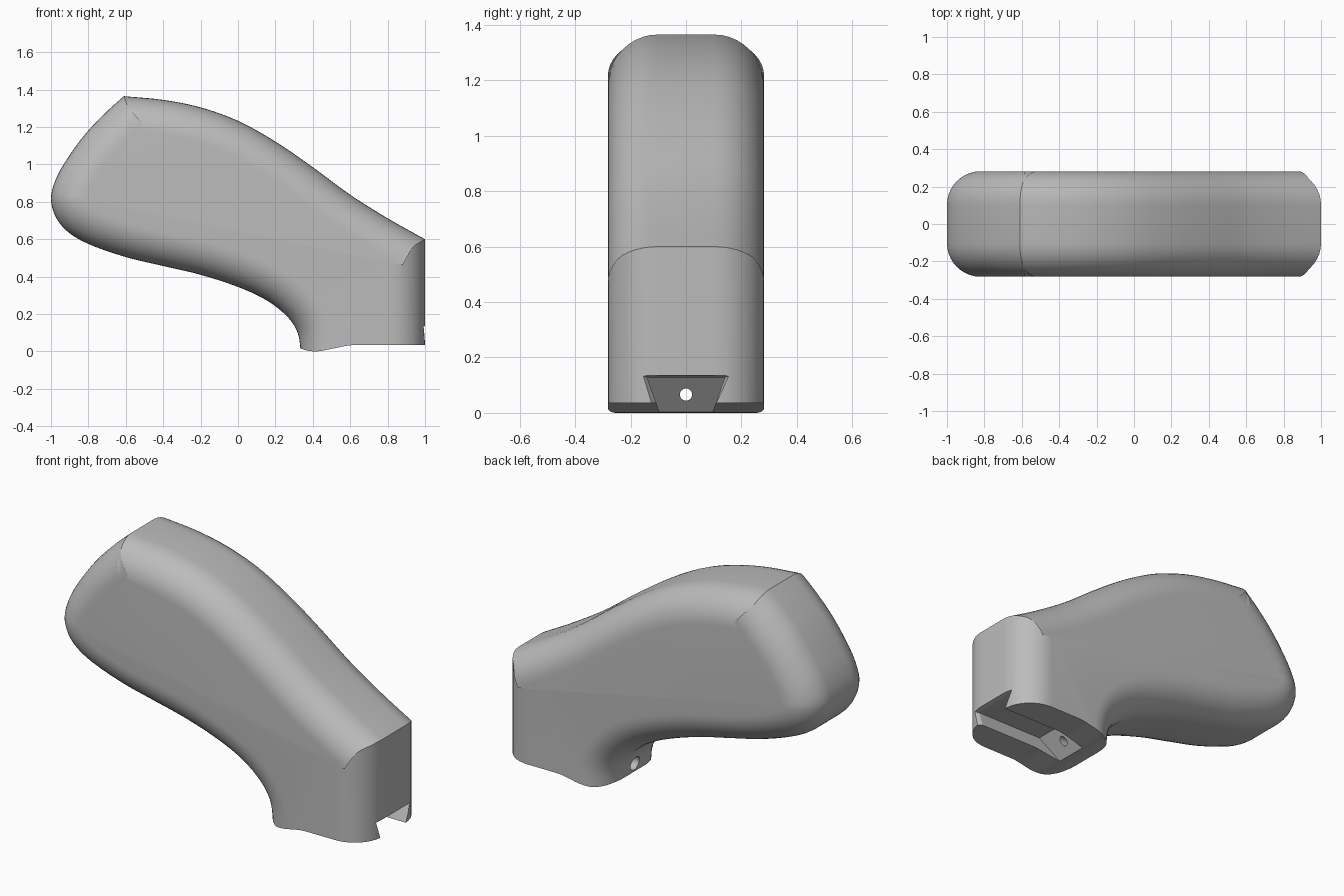
import bpy, bmesh, math
from mathutils import Vector

cube = bpy.data.objects.get("Cube")
if cube:
    bpy.data.objects.remove(cube, do_unlink=True)

HALF, R, STEPS = 0.282, 0.18, 10

grey = bpy.data.materials.new("plain grey")
grey.use_nodes = True
grey.diffuse_color = (0.5, 0.5, 0.5, 1)
grey.node_tree.nodes["Principled BSDF"].inputs["Base Color"].default_value = (0.5, 0.5, 0.5, 1)


def spline(points, n=6):
    """Smooth curve through the points."""
    p = [Vector(q) for q in points]
    p = [2 * p[0] - p[1]] + p + [2 * p[-1] - p[-2]]
    out = []
    for a, b, c, d in zip(p, p[1:], p[2:], p[3:]):
        k = (c - b).length
        t0 = (c - a) / ((b - a).length + k) * k
        t1 = (d - b) / ((d - c).length + k) * k
        for i in range(n):
            t = i / n
            out.append(b * (2*t**3 - 3*t**2 + 1) + t0 * (t**3 - 2*t**2 + t)
                       + c * (3*t**2 - 2*t**3) + t1 * (t**3 - t**2))
    return out + [p[-2]]


def inset(loop, d):
    """Move a counterclockwise loop inward by d with mitred corners."""
    out = []
    for i, p in enumerate(loop):
        e0 = (p - loop[i - 1]).normalized()
        e1 = (loop[(i + 1) % len(loop)] - p).normalized()
        n0, n1 = Vector((-e0.y, e0.x)), Vector((-e1.y, e1.x))
        out.append(p + (n0 + n1) / (1 + n0.dot(n1)) * d)
    return out


def loft(name, sections):
    """Closed solid through equally long rings of 3D points."""
    bm = bmesh.new()
    rings = [[bm.verts.new(v) for v in s] for s in sections]
    n = len(rings[0])
    for a, b in zip(rings, rings[1:]):
        for i in range(n):
            j = (i + 1) % n
            bm.faces.new((a[i], a[j], b[j], b[i]))
    bm.faces.new(rings[0])
    bm.faces.new(rings[-1])
    bmesh.ops.recalc_face_normals(bm, faces=bm.faces)
    mesh = bpy.data.meshes.new(name)
    bm.to_mesh(mesh)
    bm.free()
    mesh.materials.append(grey)
    obj = bpy.data.objects.new(name, mesh)
    bpy.context.collection.objects.link(obj)
    return obj


# Side outline: rounded rear and underside, neck, front wall, top
under = spline([(-0.61, 1.365), (-0.71, 1.275), (-0.81, 1.17), (-0.9, 1.05), (-0.97, 0.93),
                (-1, 0.82), (-0.975, 0.72), (-0.91, 0.64), (-0.8, 0.575), (-0.6, 0.505),
                (-0.4, 0.457), (-0.2, 0.41), (0, 0.345), (0.15, 0.275), (0.26, 0.19),
                (0.315, 0.11), (0.333, 0.02), (0.333, -0.1)])
top = spline([(1, 0.6), (0.8, 0.712), (0.6, 0.838), (0.4, 0.985), (0.2, 1.122), (0, 1.233),
              (-0.2, 1.305), (-0.4, 1.345), (-0.61, 1.365)])
outline = under + [Vector((0.333, -0.4)), Vector((1, -0.4))] + top[:-1]

# Body with rounded edges along both sides
layers = []
for i in range(STEPS + 1):
    a = math.pi / 2 * i / STEPS
    layers.append((HALF - R + R * math.sin(a), R - R * math.cos(a)))
layers = [(-y, d) for y, d in reversed(layers)] + layers
body = loft("body", [[(p.x, y, p.y) for p in inset(outline, d)] for y, d in layers])

# Wavy bottom cut
wave = spline([(0.2, 0.016), (0.333, 0.015), (0.365, 0.006), (0.42, 0), (0.5, 0.014),
               (0.6, 0.033), (0.68, 0.035), (1.1, 0.035)], 4)
wave += [Vector((1.1, -0.6)), Vector((0.2, -0.6))]
base_cut = loft("base_cutter", [[(p.x, y, p.y) for p in wave] for y in (-0.4, 0.4)])


# Dovetail slot with sloped inner end and flared mouth
def slot_section(x_top, x_low, z, w_top, w_low):
    return [(x_top, -w_top, z), (x_top, w_top, z), (x_low, w_low, -0.1), (x_low, -w_low, -0.1)]


slot_cut = loft("slot_cutter", [slot_section(0.55, 0.355, 0.128, 0.14, 0.06),
                                slot_section(0.975, 0.975, 0.128, 0.14, 0.06),
                                slot_section(1.03, 1.03, 0.145, 0.185, 0.06)])


# Screw hole through the neck, wider at the rear
def circle(x, r):
    return [(x, r * math.cos(k * math.pi / 12), 0.066 + r * math.sin(k * math.pi / 12))
            for k in range(24)]


hole_cut = loft("hole_cutter", [circle(0.2, 0.04), circle(0.39, 0.04),
                                circle(0.391, 0.022), circle(0.7, 0.022)])

bpy.context.view_layer.objects.active = body
body.select_set(True)
for cutter in (base_cut, slot_cut, hole_cut):
    mod = body.modifiers.new(cutter.name, 'BOOLEAN')
    mod.operation = 'DIFFERENCE'
    mod.solver = 'EXACT'
    mod.object = cutter
    bpy.ops.object.modifier_apply(modifier=mod.name)
    bpy.data.objects.remove(cutter, do_unlink=True)

bpy.ops.object.shade_smooth_by_angle(angle=math.radians(25))
